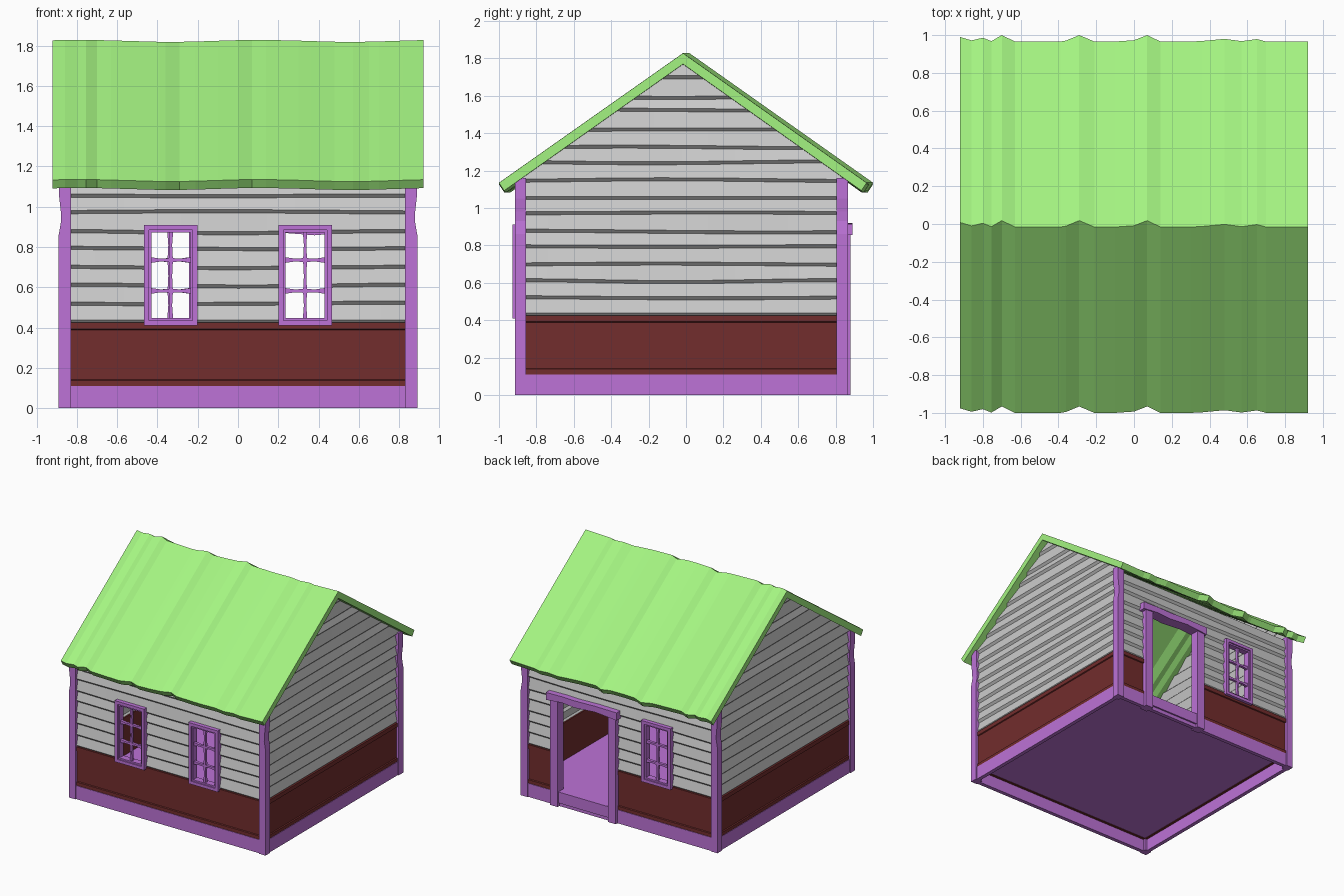
import bpy, bmesh, math, random

if "Cube" in bpy.data.objects:
    bpy.data.objects.remove(bpy.data.objects["Cube"])

random.seed(4)
CY = -0.025          # centre of the square footprint in y
WAVES = [(random.uniform(-.006, .006), random.uniform(2, 4), random.uniform(0, 6)) for _ in range(20)]


def material(name, rgb):
    m = bpy.data.materials.new(name)
    m.diffuse_color = (*rgb, 1)
    m.use_nodes = True
    m.node_tree.nodes["Principled BSDF"].inputs["Base Color"].default_value = m.diffuse_color
    return m


GREEN = material("green", (0.37, 0.90, 0.22))
PURPLE = material("purple", (0.51, 0.17, 0.68))
RED = material("dark_red", (0.17, 0.026, 0.026))


def finish(bm, name, mat=None, side=0):
    """Side 0 = front, 1 = right, 2 = back, 3 = left."""
    bmesh.ops.recalc_face_normals(bm, faces=bm.faces[:])
    me = bpy.data.meshes.new(name)
    bm.to_mesh(me)
    bm.free()
    ob = bpy.data.objects.new(name, me)
    bpy.context.collection.objects.link(ob)
    if mat:
        me.materials.append(mat)
    ob.location.y = CY
    ob.rotation_euler.z = side * math.pi / 2
    return ob


def skin(bm, rings):
    """Bridge equal rings of points into a closed solid."""
    vs = [[bm.verts.new(p) for p in r] for r in rings]
    n = len(vs[0])
    for a, b in zip(vs, vs[1:]):
        for i in range(n):
            j = (i + 1) % n
            bm.faces.new((a[i], a[j], b[j], b[i]))
    bm.faces.new(vs[0][::-1])
    bm.faces.new(vs[-1])


def add_box(bm, x0, x1, y0, y1, z0, z1):
    skin(bm, [[(x0, y0, z), (x1, y0, z), (x1, y1, z), (x0, y1, z)] for z in (z0, z1)])


def box(name, dims, mat=None, side=0):
    bm = bmesh.new()
    add_box(bm, *dims)
    return finish(bm, name, mat, side)


def wall(name, profile, half, mat, side, cols=2, gable=False):
    """Sweep a closed (outward, z, row) profile along the wall; rows get a hand-cut wave."""
    rings = []
    for c in range(cols):
        u = -half + 2 * half * c / (cols - 1)
        ring = []
        for d, z, row in profile:
            if row:
                a, f, ph = WAVES[(row + side * 3) % 20]
                z += a * math.sin(f * u + ph)
            ring.append((u, -d, z))
        rings.append(ring)
    bm = bmesh.new()
    skin(bm, rings)
    if gable:
        for s in (-1, 1):
            cut = bmesh.ops.bisect_plane(bm, geom=bm.verts[:] + bm.edges[:] + bm.faces[:],
                                         plane_co=(0, 0, 1.785), plane_no=(s * 0.70, 0, 1), clear_outer=True)
            edges = [e for e in cut["geom_cut"] if isinstance(e, bmesh.types.BMEdge)]
            bmesh.ops.holes_fill(bm, edges=edges)
    return finish(bm, name, mat, side)


def plank_profile(levels):
    """Overlapping boards: short slanted underside, then a long slope inwards."""
    outer = []
    for i, (a, b) in enumerate(zip(levels, levels[1:])):
        outer += [(0.858, a, i), (0.875, a + 0.017, i)]
    outer.append((0.858, levels[-1], 0))
    return outer + [(d - 0.022, z, r) for d, z, r in reversed(outer)]


def cut_opening(ob, cutter):
    mod = ob.modifiers.new("opening", 'BOOLEAN')
    mod.operation = 'DIFFERENCE'
    mod.solver = 'EXACT'
    mod.object = cutter


def opening(name, x0, x1, z0, z1, side):
    ob = box(name, (x0, x1, -1.0, -0.7, z0, z1), None, side)
    ob.hide_render = True
    ob.hide_viewport = False
    ob.display_type = 'WIRE'
    return ob


# walls: dark red base panel below, grey boards above
LEVELS = [0.42, 0.512, 0.6, 0.69, 0.785, 0.865, 0.965, 1.045, 1.14,
          1.235, 1.315, 1.41, 1.515, 1.585, 1.69, 1.80]
PANEL = [(0.878, 0.10, 0), (0.878, 0.138, 0), (0.87, 0.142, 0), (0.87, 0.388, 0),
         (0.878, 0.392, 0), (0.878, 0.425, 0), (0.83, 0.425, 0), (0.83, 0.10, 0)]
NAMES = ["front", "right", "back", "left"]
planks, panels = [], []
for k, n in enumerate(NAMES):
    g = k % 2 == 1
    planks.append(wall(n + "_boards", plank_profile(LEVELS if g else LEVELS[:9]),
                       0.86 if g else 0.85, None, k, 13, g))
    panels.append(wall(n + "_lower_panel", PANEL, 0.85, RED, k))
    # foundation beam
    box(n + "_base_beam", (-0.84, 0.84, -0.882, -0.85, 0, 0.11), PURPLE, k)

# floor
box("floor", (-0.835, 0.835, -0.835, 0.835, 0.104, 0.118), PURPLE)

# corner posts, with a worn dent near the top
for sx in (-1, 1):
    for sy in (-1, 1):
        bm = bmesh.new()
        skin(bm, [[(sx * (0.89 - d), sy * 0.89, z), (sx * 0.83, sy * 0.89, z),
                   (sx * 0.83, sy * 0.83, z), (sx * (0.89 - d), sy * 0.83, z)]
                  for z, d in [(0, 0), (0.86, 0), (0.93, 0.012), (0.98, 0.010), (1.05, 0.002), (1.16, 0.002)]])
        finish(bm, ("back" if sy > 0 else "front") + ("_right" if sx > 0 else "_left") + "_post", PURPLE)


def window(name, cx, side):
    cutter = opening(name + "_opening", cx - 0.112, cx + 0.112, 0.435, 0.885, side)
    cut_opening(planks[side], cutter)
    bm = bmesh.new()
    # outer casing and a slimmer inner sash
    for hw, z0, z1, w, y0, y1 in [(0.133, 0.41, 0.91, 0.025, -0.902, -0.83),
                                  (0.109, 0.434, 0.886, 0.013, -0.892, -0.84)]:
        for s in (-1, 1):
            xa, xb = sorted((cx + s * hw, cx + s * (hw - w)))
            add_box(bm, xa, xb, y0, y1, z0, z1)
        for za, zb in ((z0, z0 + w), (z1 - w, z1)):
            add_box(bm, cx - hw + w, cx + hw - w, y0, y1, za, zb)
    # glazing bars, thin in the middle of each pane and flared at the joints
    ya, yb = -0.882, -0.86
    skin(bm, [[(cx - h, ya, z), (cx + h, ya, z), (cx + h, yb, z), (cx - h, yb, z)]
              for z, h in [(0.445, .011), (0.51, .006), (0.58, .010), (0.655, .006),
                           (0.735, .010), (0.81, .006), (0.875, .011)]])
    for zc in (0.582, 0.735):
        skin(bm, [[(cx + u, ya, zc - h), (cx + u, ya, zc + h), (cx + u, yb, zc + h), (cx + u, yb, zc - h)]
                  for u, h in [(-.098, .014), (-.05, .007), (0, .010), (.05, .007), (.098, .014)]])
    finish(bm, name, PURPLE, side)


window("front_left_window", -0.333, 0)
window("front_right_window", 0.333, 0)
window("back_window", 0.34, 2)

# doorway in the back wall (local x is mirrored there)
door = opening("door_opening", -0.56, -0.075, 0.05, 0.88, 2)
cut_opening(planks[2], door)
cut_opening(panels[2], door)
for n, x0 in (("door_post_outer", -0.615), ("door_post_inner", -0.09)):
    box(n, (x0, x0 + 0.07, -0.905, -0.83, 0, 0.87), PURPLE, 2)
box("door_threshold", (-0.55, -0.085, -0.895, -0.83, 0.03, 0.12), PURPLE, 2)
bm = bmesh.new()
skin(bm, [[(x, -0.915, zb), (x, -0.82, zb), (x, -0.82, zt), (x, -0.915, zt)]
          for x, zb, zt in [(-0.645, .855, .915), (-0.5, .868, .918), (-0.38, .858, .915),
                            (-0.2, .872, .92), (-0.005, .855, .918)]])
finish(bm, "door_lintel", PURPLE, 2)

# roof: chevron section pushed back here and there by uneven bumps
BUMPS = [(-.92, .024), (-.86, .006), (-.80, .02), (-.755, .002), (-.70, .034), (-.63, 0), (-.39, 0),
         (-.36, .005), (-.29, .034), (-.21, 0), (-.1, 0), (0, .007), (.07, .034), (.14, 0), (.3, 0),
         (.36, .003), (.48, .014), (.57, .002), (.65, .013), (.70, 0), (.82, 0), (.92, 0)]
CHEVRON = [(-1.0, 1.13), (-.016, 1.823), (.966, 1.13), (.938, 1.088), (-.016, 1.765), (-.972, 1.088)]
bm = bmesh.new()
skin(bm, [[(x, y + b - CY, z + 0.005 * math.sin(7 * x + 0.8)) for y, z in CHEVRON] for x, b in BUMPS])
finish(bm, "roof", GREEN)
